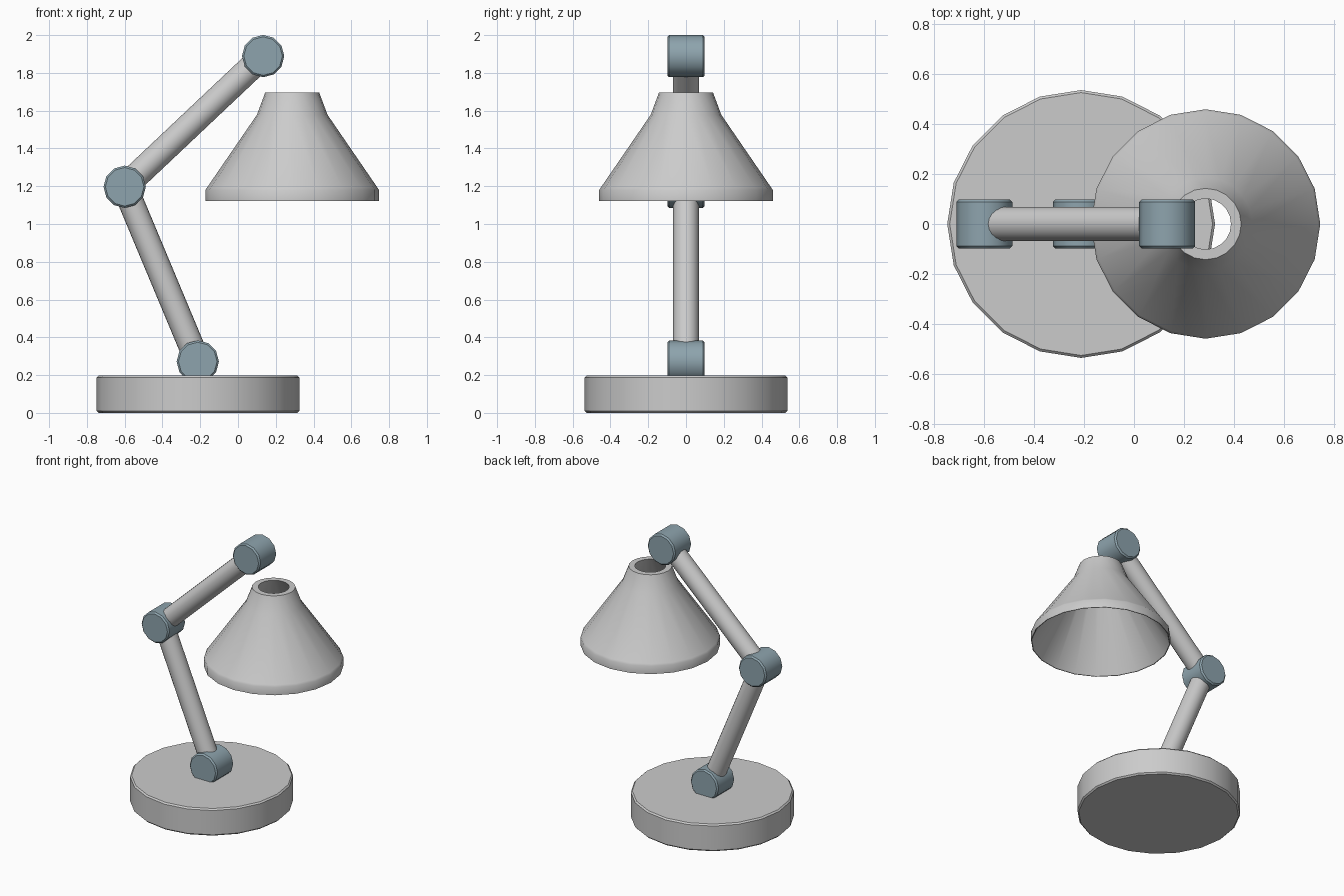
import bpy, bmesh, math
from math import radians, sin, cos, tau
from mathutils import Matrix, Vector

if "Cube" in bpy.data.objects:
    bpy.data.objects.remove(bpy.data.objects["Cube"])

slate = bpy.data.materials.new("slate")
slate.diffuse_color = (0.27, 0.37, 0.42, 1)
slate.use_nodes = True
slate.node_tree.nodes["Principled BSDF"].inputs["Base Color"].default_value = slate.diffuse_color


def lathe(name, profile, sides, matrix, closed=False, material=None):
    """Spin (radius, height) points about local z; cap the ends or join them."""
    bm = bmesh.new()
    rings = [[bm.verts.new((r * cos(tau * i / sides), r * sin(tau * i / sides), z))
              for i in range(sides)] for r, z in profile]
    pairs = list(zip(rings, rings[1:]))
    if closed:
        pairs.append((rings[-1], rings[0]))
    else:
        bm.faces.new(rings[0])
        bm.faces.new(rings[-1])
    for a, b in pairs:
        for i in range(sides):
            j = (i + 1) % sides
            bm.faces.new((a[i], a[j], b[j], b[i]))
    bmesh.ops.recalc_face_normals(bm, faces=bm.faces)
    mesh = bpy.data.meshes.new(name)
    bm.to_mesh(mesh)
    bm.free()
    obj = bpy.data.objects.new(name, mesh)
    obj.matrix_world = matrix
    bpy.context.collection.objects.link(obj)
    if material:
        mesh.materials.append(material)
    bpy.ops.object.select_all(action='DESELECT')
    obj.select_set(True)
    bpy.context.view_layer.objects.active = obj
    bpy.ops.object.shade_smooth_by_angle(angle=radians(35))
    return obj


def drum(r, z0, z1, c):
    """Cylinder profile with chamfered rims."""
    return [(r - c, z0), (r, z0 + c), (r, z1 - c), (r - c, z1)]


def arm(name, a, b):
    d = b - a
    m = Matrix.Translation(a) @ d.to_track_quat('Z', 'Y').to_matrix().to_4x4()
    lathe(name, [(0.068, 0), (0.068, d.length)], 20, m)


# Base disc
lathe("base", drum(0.537, 0, 0.197, 0.01), 20, Matrix.Translation((-0.212, 0, 0)))

# Pivot joints
low, elbow, top = Vector((-0.213, 0, 0.272)), Vector((-0.6, 0, 1.197)), Vector((0.133, 0, 1.889))
for name, p in (("lower_joint", low), ("elbow_joint", elbow), ("top_joint", top)):
    m = Matrix.Translation(p) @ Matrix.Rotation(radians(90), 4, 'X')
    lathe(name, drum(0.112, -0.099, 0.099, 0.01), 12, m, material=slate)

# Arms between the joints
arm("lower_arm", low, elbow)
arm("upper_arm", elbow, top)

# Open lamp shade: stepped outside, plain cone inside
shade = [(0.102, 1.696), (0.143, 1.696), (0.187, 1.578), (0.451, 1.193),
         (0.46, 1.18), (0.46, 1.122), (0.455, 1.122)]
lathe("shade", shade, 20, Matrix.Translation((0.287, 0, 0)), closed=True)
